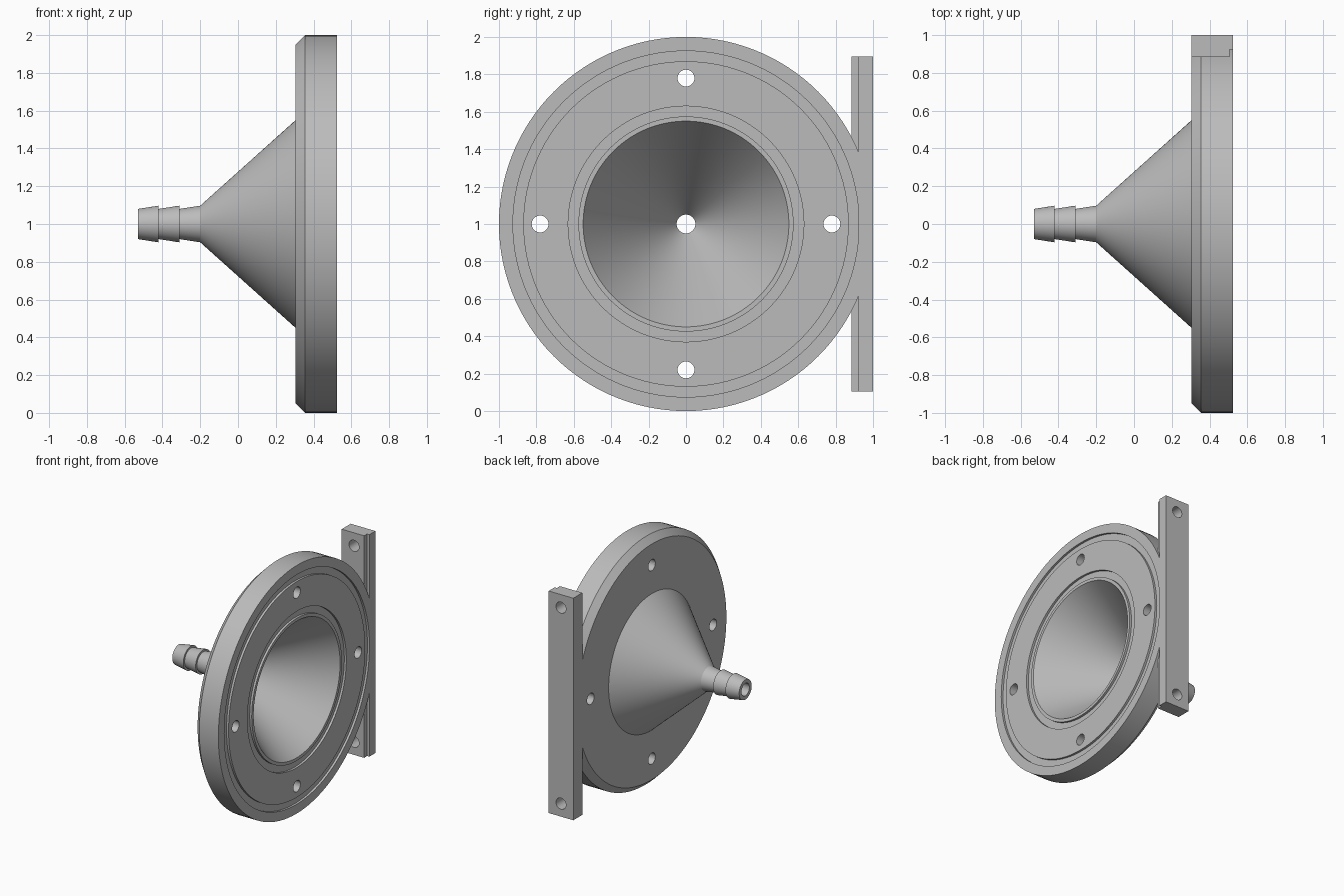
import bpy, bmesh, math
from mathutils import Matrix, Vector

if "Cube" in bpy.data.objects:
    bpy.data.objects.remove(bpy.data.objects["Cube"], do_unlink=True)

grey = bpy.data.materials.new("light grey")
grey.use_nodes = True
colour = (0.5, 0.5, 0.5, 1)
grey.diffuse_color = colour
grey.node_tree.nodes["Principled BSDF"].inputs["Base Color"].default_value = colour

BACK, FACE, MID = 0.305, 0.525, 1.0
GROOVE = FACE - 0.018


def make_object(name, bm):
    bmesh.ops.recalc_face_normals(bm, faces=bm.faces)
    mesh = bpy.data.meshes.new(name)
    bm.to_mesh(mesh)
    bm.free()
    obj = bpy.data.objects.new(name, mesh)
    bpy.context.collection.objects.link(obj)
    mesh.materials.append(grey)
    return obj


def lathe(name, profile, steps=120):
    """Revolve a closed (x, radius) profile about the x axis."""
    bm = bmesh.new()
    verts = [bm.verts.new((x, 0, r)) for x, r in profile]
    edges = [bm.edges.new((v, verts[i - 1])) for i, v in enumerate(verts)]
    bmesh.ops.spin(bm, geom=verts + edges, cent=(0, 0, 0), axis=(1, 0, 0),
                   angle=math.tau, steps=steps)
    bmesh.ops.remove_doubles(bm, verts=bm.verts, dist=1e-5)
    bmesh.ops.translate(bm, verts=bm.verts, vec=(0, 0, MID))
    return make_object(name, bm)


def extrude_z(name, outline, z0, z1):
    bm = bmesh.new()
    face = bm.faces.new([bm.verts.new((x, y, z0)) for x, y in outline])
    out = bmesh.ops.extrude_face_region(bm, geom=[face])
    moved = [g for g in out["geom"] if isinstance(g, bmesh.types.BMVert)]
    bmesh.ops.translate(bm, verts=moved, vec=(0, 0, z1 - z0))
    return make_object(name, bm)


def combine(target, other, operation):
    mod = target.modifiers.new("combine", "BOOLEAN")
    mod.operation, mod.object, mod.solver = operation, other, "EXACT"
    bpy.context.view_layer.objects.active = target
    bpy.ops.object.modifier_apply(modifier=mod.name)
    bpy.data.objects.remove(other, do_unlink=True)


def drill(target, centre, axis, radius=0.045):
    bm = bmesh.new()
    turn = Vector((0, 0, 1)).rotation_difference(Vector(axis)).to_matrix().to_4x4()
    bmesh.ops.create_cone(bm, cap_ends=True, segments=32, radius1=radius,
                          radius2=radius, depth=0.6,
                          matrix=Matrix.Translation(centre) @ turn)
    cutter = make_object("hole_cutter", bm)
    cutter.hide_render = True
    combine(target, cutter, "DIFFERENCE")


# Barbed hose nozzle: three tapered barbs with a step between them
barbs = []
for i in range(3):
    start = -0.53 + 0.11 * i
    barbs += [(start, 0.08), (start + 0.11, 0.097)]

# Funnel and flange with two seal grooves, hollow through the middle
profile = barbs + [
    (BACK, 0.55), (BACK, 0.95), (BACK + 0.05, 1.0), (FACE, 1.0),
    (FACE, 0.925), (GROOVE, 0.925), (GROOVE, 0.87), (FACE, 0.87),
    (FACE, 0.63), (GROOVE, 0.63), (GROOVE, 0.575), (FACE, 0.575),
    (FACE, 0.55), (-0.2, 0.05), (-0.53, 0.05)]
body = lathe("funnel_flange", profile)

# Mounting bar with a shallow rebate along its inner front edge
bar = extrude_z("mounting_bar",
                [(BACK, 0.885), (FACE - 0.02, 0.885), (FACE - 0.02, 0.923),
                 (FACE, 0.923), (FACE, 1.0), (BACK, 1.0)],
                MID - 0.895, MID + 0.895)
for side in (-1, 1):
    drill(bar, (0.415, 0.94, MID + side * 0.79), (0, 1, 0))
combine(body, bar, "UNION")

# Four bolt holes through the flange
for i in range(4):
    a = i * math.pi / 2
    drill(body, (0.415, 0.78 * math.cos(a), MID + 0.78 * math.sin(a)), (1, 0, 0))

# Smooth the round surfaces, keep the edges crisp
bpy.ops.object.select_all(action="DESELECT")
body.select_set(True)
bpy.context.view_layer.objects.active = body
bpy.ops.object.shade_smooth_by_angle(angle=math.radians(25))
